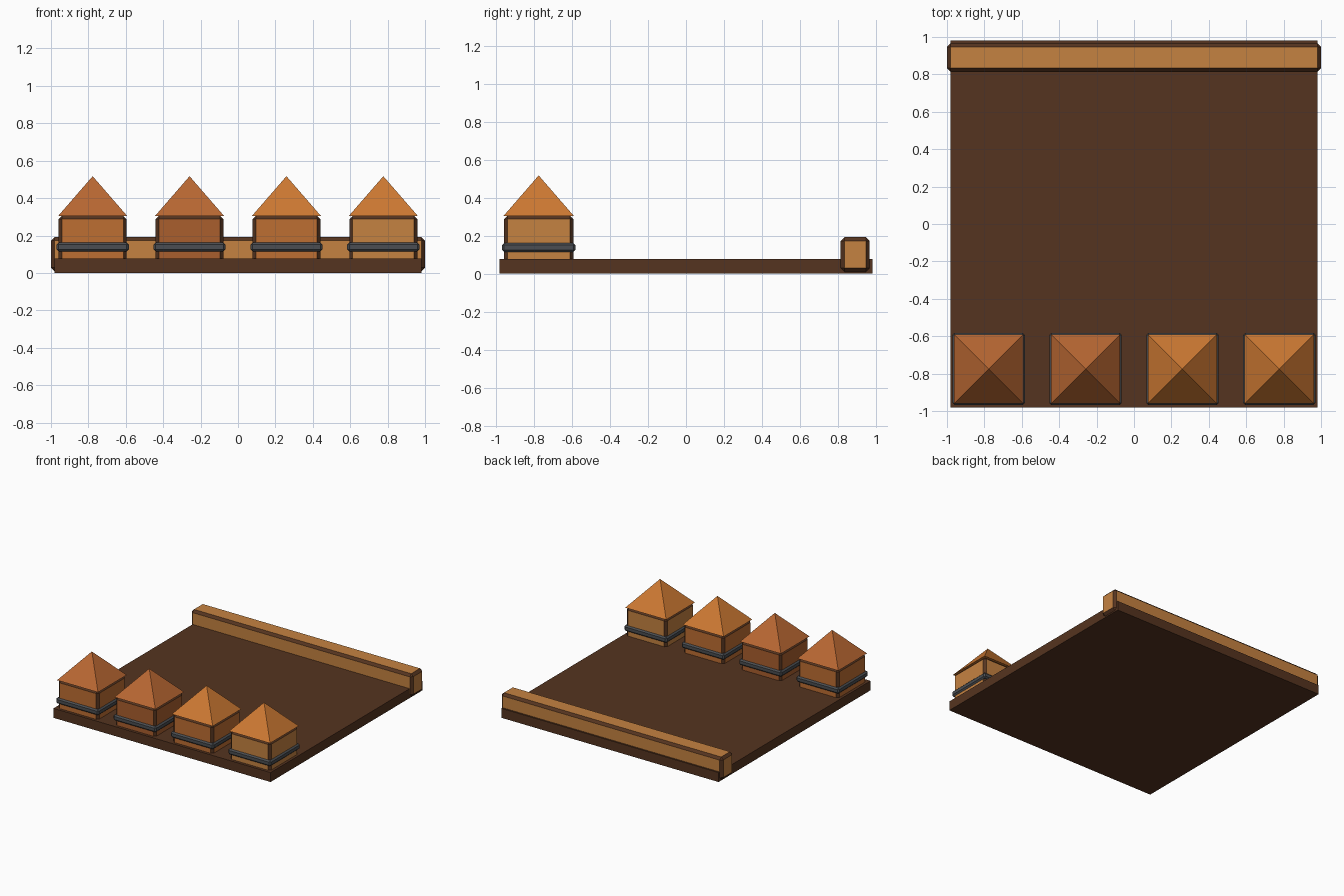
import bpy
from math import pi, sqrt

if "Cube" in bpy.data.objects:
    bpy.data.objects.remove(bpy.data.objects["Cube"])


def material(name, r, g, b):
    m = bpy.data.materials.new(name)
    m.diffuse_color = (r, g, b, 1)
    m.use_nodes = True
    m.node_tree.nodes["Principled BSDF"].inputs["Base Color"].default_value = m.diffuse_color
    return m


dark = material("dark_wood", 0.091, 0.034, 0.014)
light = material("light_wood", 0.558, 0.223, 0.053)
mid = material("mid_wood", 0.515, 0.156, 0.032)
red = material("red_wood", 0.402, 0.114, 0.026)
iron = material("iron", 0.07, 0.076, 0.084)
roof_red = material("red_tip", 0.485, 0.136, 0.032)
roof_orange = material("orange_tip", 0.61, 0.19, 0.032)


def box(name, lo, hi, mat, bevel=0.0, edge_mat=None):
    """Box between two corners, optionally with chamfered edges in another colour."""
    centre = [(a + b) / 2 for a, b in zip(lo, hi)]
    bpy.ops.mesh.primitive_cube_add(size=1, location=centre)
    ob = bpy.context.object
    ob.name = name
    ob.scale = [b - a for a, b in zip(lo, hi)]
    bpy.ops.object.transform_apply(location=False, rotation=False, scale=True)
    ob.data.materials.append(mat)
    if bevel:
        mod = ob.modifiers.new("chamfer", 'BEVEL')
        mod.width = bevel
        mod.segments = 1
        if edge_mat:
            ob.data.materials.append(edge_mat)
            mod.material = 1
    return ob


# Floor slab and rear beam
box("floor_slab", (-0.98, -0.98, 0), (0.98, 0.98, 0.077), dark)
box("rear_beam", (-1, 0.814, 0.01), (1, 0.966, 0.192), light, 0.019, dark)

# Row of four banded posts with pyramid tips along the front
Y = -0.775
posts = [(-0.777, mid, roof_red), (-0.259, red, roof_red),
         (0.259, mid, roof_orange), (0.777, light, roof_orange)]
for i, (x, body, tip) in enumerate(posts, 1):
    def block(name, half, z0, z1, *args):
        box(f"{name}_{i}", (x - half, Y - half, z0), (x + half, Y + half, z1), *args)

    block("post", 0.182, 0.002, 0.305, body, 0.018, dark)
    block("iron_band", 0.193, 0.115, 0.162, iron, 0.011)

    # Pyramid tip
    bpy.ops.mesh.primitive_cone_add(vertices=4, radius1=0.185 * sqrt(2), radius2=0,
                                    depth=0.213, location=(x, Y, 0.304 + 0.1065),
                                    rotation=(0, 0, pi / 4))
    ob = bpy.context.object
    ob.name = f"post_tip_{i}"
    ob.data.materials.append(tip)
